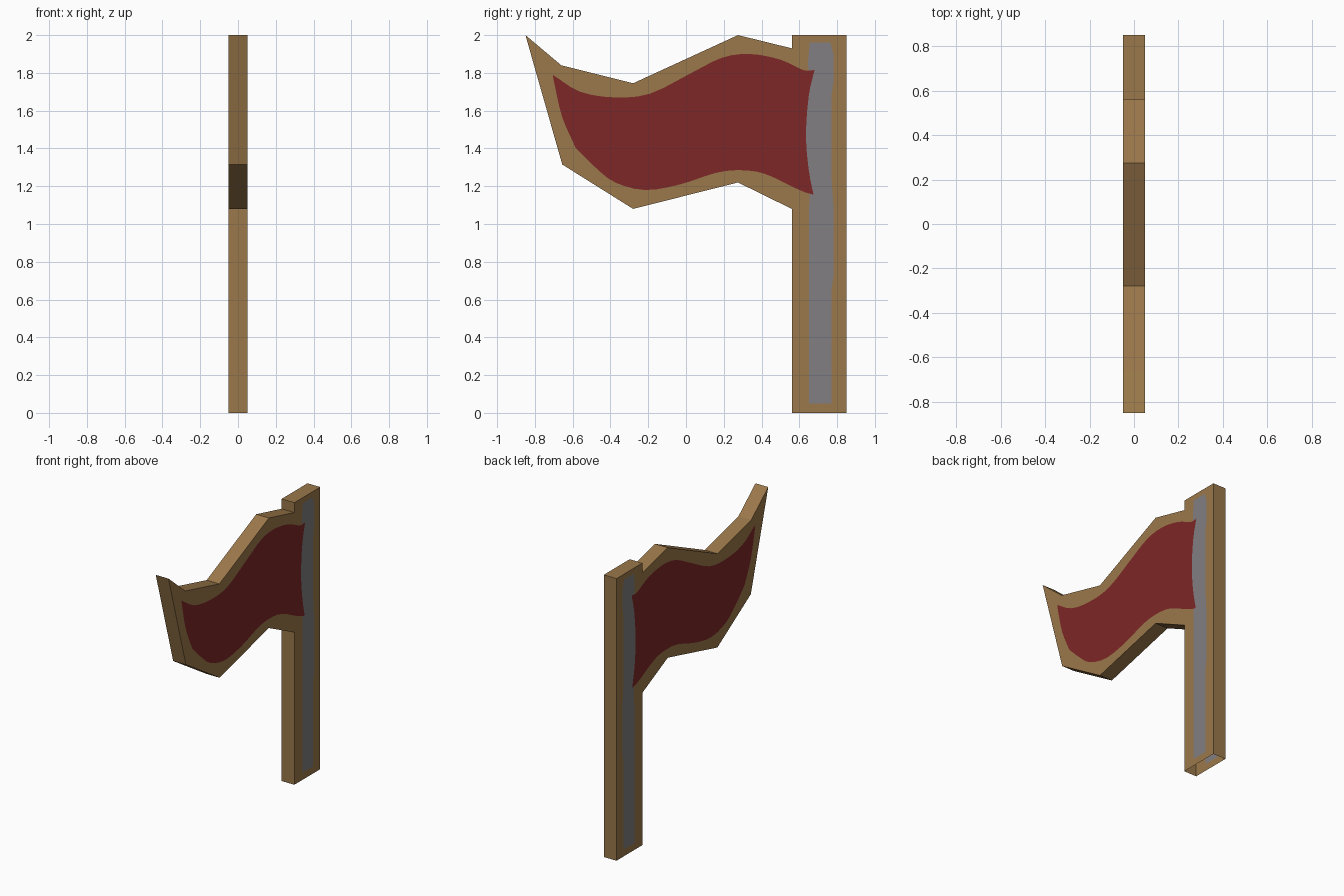
import bpy, bmesh
from mathutils import Vector
from mathutils.geometry import delaunay_2d_cdt

if "Cube" in bpy.data.objects:
    bpy.data.objects.remove(bpy.data.objects["Cube"])

HALF = 0.05  # half thickness in x


def material(name, rgb):
    m = bpy.data.materials.new(name)
    m.diffuse_color = (*rgb, 1)
    m.use_nodes = True
    m.node_tree.nodes["Principled BSDF"].inputs["Base Color"].default_value = m.diffuse_color
    return m


MATS = [material("wood brown", (0.328, 0.188, 0.069)),
        material("pole grey", (0.220, 0.212, 0.220)),
        material("cloth red", (0.209, 0.020, 0.020))]


def smooth(points, steps=3):
    """Open Catmull-Rom curve through the points, without the last one."""
    p = [Vector(q) for q in points]
    p = [2 * p[0] - p[1]] + p + [2 * p[-1] - p[-2]]
    out = []
    for a, b, c, d in zip(p, p[1:], p[2:], p[3:]):
        for i in range(steps):
            t = i / steps
            out.append(0.5 * (2 * b + (c - a) * t + (2 * a - 5 * b + 4 * c - d) * t * t
                              + (3 * b - a - 3 * c + d) * t ** 3))
    return out


# painted red cloth: top, pole side, bottom and free end curves
RED = (smooth([(-.705, 1.79), (-.56, 1.70), (-.375, 1.67), (-.19, 1.69), (.02, 1.795),
               (.19, 1.88), (.34, 1.90), (.50, 1.87), (.62, 1.815), (.68, 1.815)])
       + smooth([(.68, 1.815), (.65, 1.68), (.635, 1.47), (.65, 1.285), (.675, 1.155)])
       + smooth([(.675, 1.155), (.60, 1.18), (.42, 1.265), (.285, 1.285), (.155, 1.27),
                 (-.03, 1.21), (-.215, 1.18), (-.375, 1.22), (-.48, 1.30), (-.585, 1.405)])
       + smooth([(-.585, 1.405), (-.655, 1.565), (-.695, 1.735), (-.705, 1.79)]))
RED.reverse()

# painted grey pole strip (its bulge to the left lies under the red)
GREY = [Vector(q) for q in [(.65, .05), (.77, .05), (.77, .65), (.78, .72), (.78, 1.1),
                            (.77, 1.25), (.77, 1.68), (.78, 1.75), (.78, 1.9), (.765, 1.96),
                            (.655, 1.96), (.645, 1.85), (.655, 1.75), (.622, 1.6),
                            (.622, 1.35), (.655, 1.2), (.65, 1.0)]]


def painted_slab(name, outline, open_edges):
    """Extruded yz outline, with the painted shapes cut into both broad sides."""
    outline = [Vector(q) for q in outline]
    pts, loops = [], []
    for shape in (outline, GREY, RED):
        loops.append(list(range(len(pts), len(pts) + len(shape))))
        pts += shape
    verts, _, faces, _, _, origin = delaunay_2d_cdt(pts, [], loops, 1, 1e-5)
    bm = bmesh.new()
    # broad sides
    for side in (1, -1):
        vs = [bm.verts.new((side * HALF, v.x, v.y)) for v in verts]
        for f, ids in zip(faces, origin):
            if 0 in ids:
                face = bm.faces.new([vs[i] for i in (f if side > 0 else f[::-1])])
                face.material_index = max(ids)
    # rim
    for i, a in enumerate(outline):
        if i not in open_edges:
            b = outline[(i + 1) % len(outline)]
            bm.faces.new([bm.verts.new((x, p.x, p.y)) for x, p in
                          ((-HALF, a), (-HALF, b), (HALF, b), (HALF, a))])
    bmesh.ops.delete(bm, geom=[v for v in bm.verts if not v.link_faces], context='VERTS')
    bmesh.ops.remove_doubles(bm, verts=bm.verts, dist=1e-5)
    me = bpy.data.meshes.new(name)
    bm.to_mesh(me)
    bm.free()
    for m in MATS:
        me.materials.append(m)
    bpy.context.collection.objects.link(bpy.data.objects.new(name, me))


# pole: open at the foot and where the flag joins
painted_slab("pole", [(.56, 0), (.85, 0), (.85, 2), (.56, 2), (.56, 1.93), (.56, 1.08)], {0, 4})

# waving flag: open where it joins the pole
painted_slab("flag", [(.56, 1.08), (.56, 1.93), (.275, 2), (-.28, 1.745), (-.66, 1.84),
                      (-.85, 2), (-.655, 1.315), (-.28, 1.08), (.275, 1.22)], {0})
